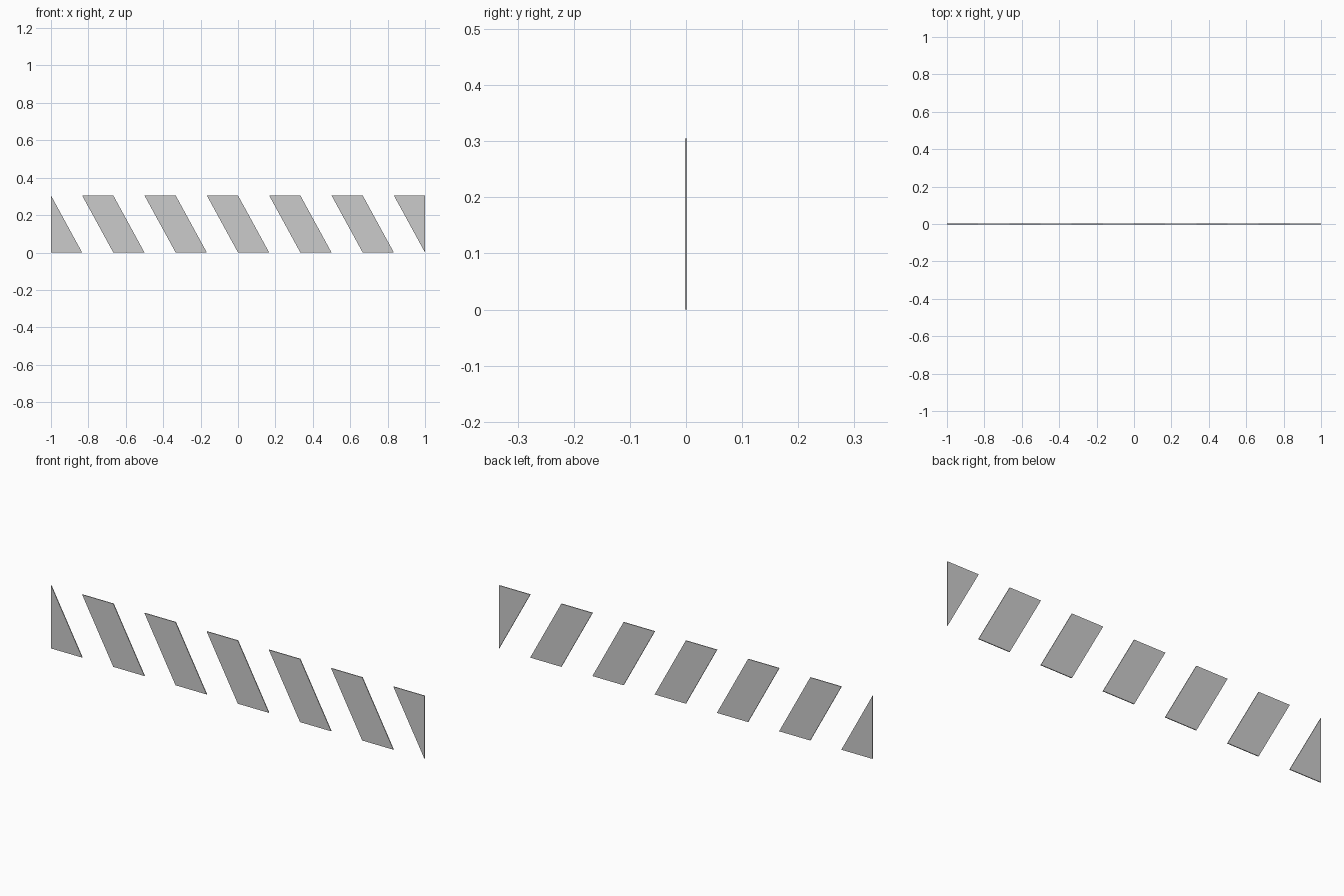
import bpy, bmesh

if "Cube" in bpy.data.objects:
    bpy.data.objects.remove(bpy.data.objects["Cube"])

H = 0.305      # strip height
T = 0.004      # plate thickness
W = 1 / 6      # stripe width, also the sideways lean of each stripe


def plate(name, outline):
    """Thin upright plate from an x-z outline, centred on y = 0."""
    bm = bmesh.new()
    face = bm.faces.new([bm.verts.new((x, -T / 2, z)) for x, z in outline])
    ext = bmesh.ops.extrude_face_region(bm, geom=[face])
    verts = [v for v in ext["geom"] if isinstance(v, bmesh.types.BMVert)]
    bmesh.ops.translate(bm, verts=verts, vec=(0, T, 0))
    bmesh.ops.recalc_face_normals(bm, faces=bm.faces)
    mesh = bpy.data.meshes.new(name)
    bm.to_mesh(mesh)
    bm.free()
    obj = bpy.data.objects.new(name, mesh)
    bpy.context.collection.objects.link(obj)
    return obj


# Full slanted stripes
for i in range(5):
    x = (2 * i - 4) * W
    plate(f"stripe_{i + 1}", [(x, 0), (x + W, 0), (x, H), (x - W, H)])

# Triangular stripes cut off by the ends of the strip
plate("left_end_stripe", [(-1, 0), (-1 + W, 0), (-1, H)])
plate("right_end_stripe", [(1, 0), (1, H), (1 - W, H)])
